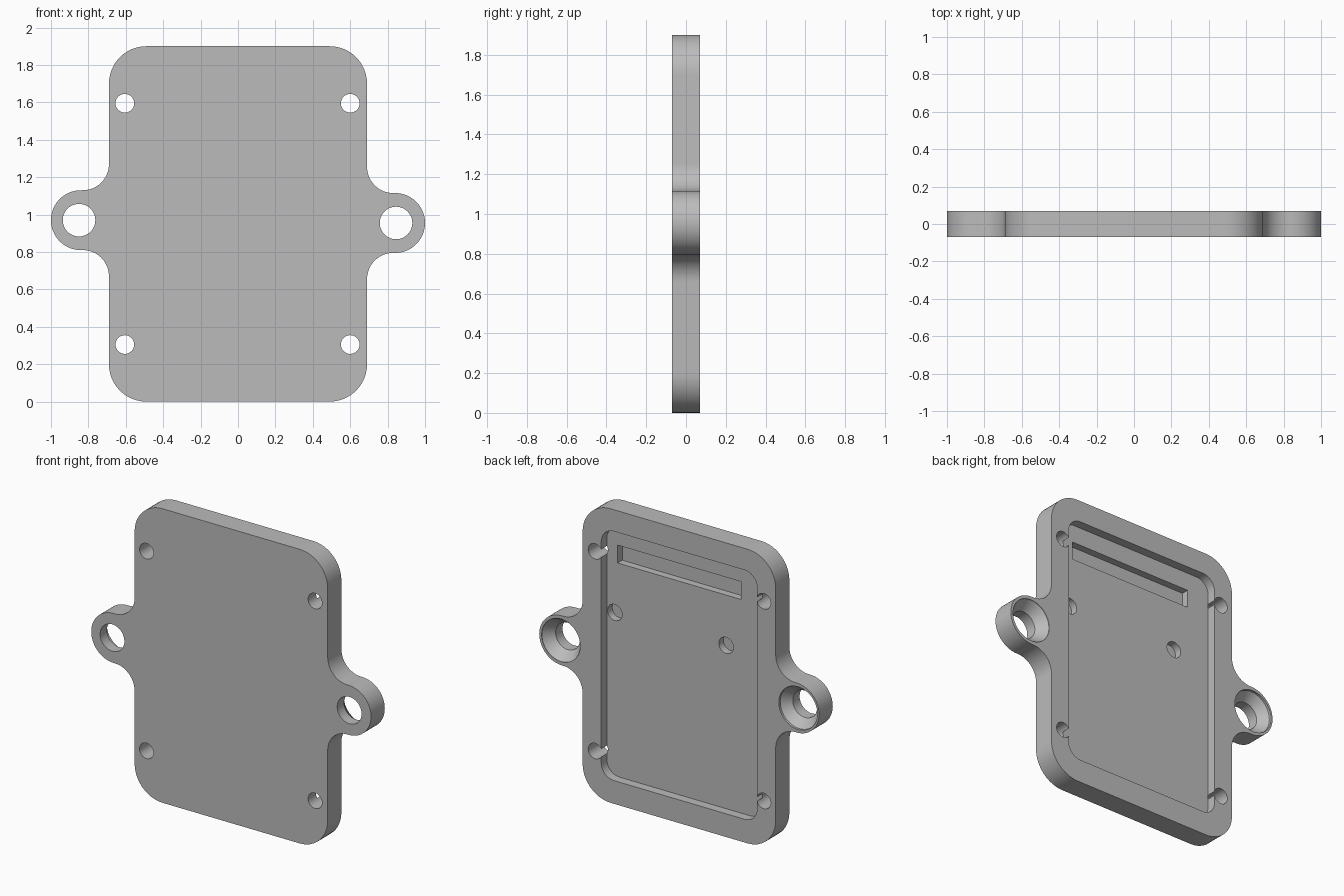
import bpy, bmesh, math

cube = bpy.data.objects.get("Cube")
if cube:
    bpy.data.objects.remove(cube, do_unlink=True)

BACK, FRONT = 0.07, -0.07
FLOOR = 0.012          # pocket floor
BLIND = -0.035         # bottom of the blind recesses
W, H = 0.69, 1.90      # plate half width and height

grey = bpy.data.materials.new("plain grey")
grey.use_nodes = True
grey.diffuse_color = (0.5, 0.5, 0.5, 1)
grey.node_tree.nodes["Principled BSDF"].inputs["Base Color"].default_value = (0.5, 0.5, 0.5, 1)


def arc(cx, cz, r, a0, a1, n=12):
    """Points on an arc in the x-z plane, angles in radians."""
    return [(cx + r * math.cos(a0 + (a1 - a0) * i / n),
             cz + r * math.sin(a0 + (a1 - a0) * i / n)) for i in range(n + 1)]


def circle(cx, cz, r, n=48):
    return arc(cx, cz, r, 0, 2 * math.pi, n)[:-1]


def rounded_rect(x0, x1, z0, z1, r):
    q = math.pi / 2
    corners = [(x1 - r, z1 - r), (x0 + r, z1 - r), (x0 + r, z0 + r), (x1 - r, z0 + r)]
    return [p for i, (x, z) in enumerate(corners) for p in arc(x, z, r, i * q, (i + 1) * q)]


def loft(name, rings):
    """Closed solid through (y, outline) rings with equal point counts."""
    bm = bmesh.new()
    loops = [[bm.verts.new((x, y, z)) for x, z in pts] for y, pts in rings]
    bm.faces.new(loops[0])
    bm.faces.new(loops[-1])
    for a, b in zip(loops, loops[1:]):
        for i in range(len(a)):
            j = (i + 1) % len(a)
            bm.faces.new((a[i], a[j], b[j], b[i]))
    bmesh.ops.recalc_face_normals(bm, faces=bm.faces)
    mesh = bpy.data.meshes.new(name)
    bm.to_mesh(mesh)
    bm.free()
    mesh.materials.append(grey)
    ob = bpy.data.objects.new(name, mesh)
    bpy.context.collection.objects.link(ob)
    return ob


def ear_edge(side, cz, cx=0.84, r=0.16, fillet=0.14):
    """Ear outline with blending fillets, upwards on +x and downwards on -x."""
    fx = W + fillet
    dz = math.sqrt((r + fillet) ** 2 - (cx - fx) ** 2)
    a = math.atan2(dz, fx - cx)
    pts = arc(fx, -dz, fillet, math.pi, math.pi - a)
    pts += arc(cx, 0, r, -a, a, 40)[1:]
    pts += arc(fx, dz, fillet, math.pi + a, math.pi)[1:]
    return [(side * x, cz + side * z) for x, z in pts]


# Plate outline with the two mounting ears
R = 0.2
q = math.pi / 2
outline = arc(W - R, R, R, -q, 0) + ear_edge(1, 0.955)
outline += arc(W - R, H - R, R, 0, q) + arc(R - W, H - R, R, q, 2 * q)
outline += ear_edge(-1, 0.97) + arc(R - W, R, R, 2 * q, 3 * q)
plate = loft("mounting_plate", [(FRONT, outline), (BACK, outline)])

cutters = []


def cut(name, *rings):
    ob = loft(name, rings)
    ob.hide_render = True
    cutters.append(ob)


# Shallow pocket in the back
pocket = rounded_rect(-0.557, 0.557, 0.15, 1.76, 0.09)
cut("pocket", (FLOOR, pocket), (0.2, pocket))

# Slot and blind holes in the pocket floor
slot = [(-0.40, 1.53), (0.48, 1.53), (0.48, 1.645), (-0.40, 1.645)]
cut("slot", (BLIND, slot), (0.04, slot))
for x in (-0.295, 0.5):
    ring = circle(x, 1.205, 0.052, 32)
    cut("blind_hole", (BLIND, ring), (0.04, ring))

# Corner screw holes
for x in (-0.605, 0.6):
    for z in (0.305, 1.595):
        ring = circle(x, z, 0.05, 32)
        cut("screw_hole", (-0.2, ring), (0.2, ring))

# Countersunk ear holes
for x, z, bore in ((0.845, 0.955, 0.003), (-0.85, 0.97, 0.015)):
    hole, rim = circle(x, z, 0.087), circle(x, z, 0.138)
    cut("ear_hole", (-0.2, hole), (0.0, hole), (BACK - bore, rim), (0.2, rim))

# Apply all cuts and drop the cutters
bpy.ops.object.select_all(action="DESELECT")
plate.select_set(True)
bpy.context.view_layer.objects.active = plate
for c in cutters:
    m = plate.modifiers.new(c.name, "BOOLEAN")
    m.operation = "DIFFERENCE"
    m.solver = "EXACT"
    m.object = c
    bpy.ops.object.modifier_apply(modifier=m.name)
for c in cutters:
    bpy.data.objects.remove(c, do_unlink=True)

bpy.ops.object.shade_smooth_by_angle(angle=math.radians(25))
